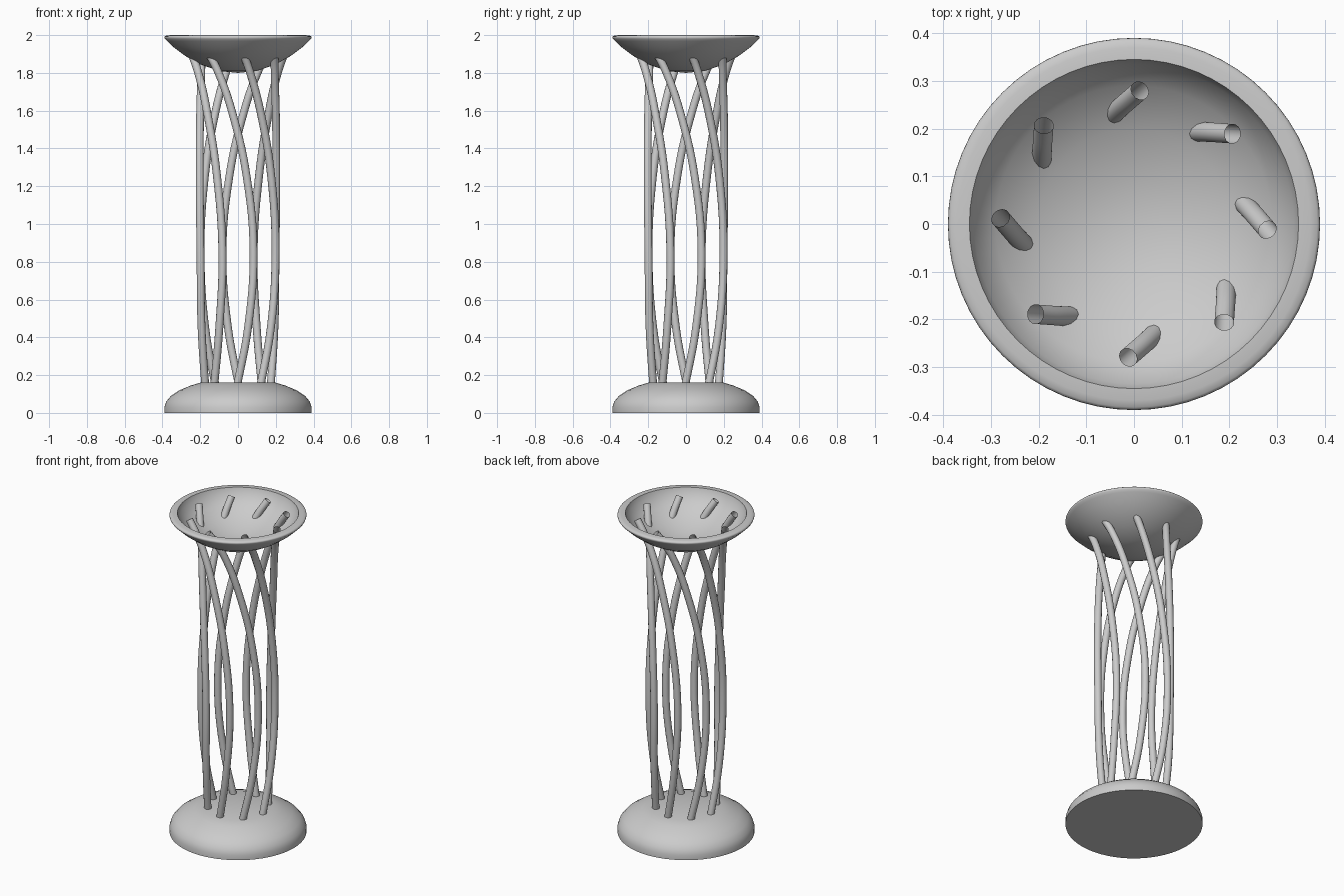
import bpy, bmesh
from math import sin, cos, radians

if "Cube" in bpy.data.objects:
    bpy.data.objects.remove(bpy.data.objects["Cube"], do_unlink=True)

# One plain grey material
grey = bpy.data.materials.new("plain_grey")
grey.use_nodes = True
colour = (0.6, 0.6, 0.6, 1)
grey.diffuse_color = colour
grey.node_tree.nodes["Principled BSDF"].inputs["Base Color"].default_value = colour


def finish(obj, angle):
    obj.data.materials.clear()
    obj.data.materials.append(grey)
    bpy.ops.object.select_all(action="DESELECT")
    obj.select_set(True)
    bpy.context.view_layer.objects.active = obj
    bpy.ops.object.shade_smooth_by_angle(angle=radians(angle))


def lathe(name, profile, steps=64):
    """Spin a (radius, height) profile around z."""
    bm = bmesh.new()
    verts = [bm.verts.new((r, 0, z)) for r, z in profile]
    edges = [bm.edges.new(pair) for pair in zip(verts, verts[1:])]
    bmesh.ops.spin(bm, geom=verts + edges, cent=(0, 0, 0), axis=(0, 0, 1),
                   angle=radians(360), steps=steps)
    bmesh.ops.remove_doubles(bm, verts=bm.verts, dist=0.0001)
    bmesh.ops.recalc_face_normals(bm, faces=bm.faces)
    mesh = bpy.data.meshes.new(name)
    bm.to_mesh(mesh)
    bm.free()
    obj = bpy.data.objects.new(name, mesh)
    bpy.context.collection.objects.link(obj)
    finish(obj, 50)


# Domed foot with a flat top
lathe("base", [(0, 0), (0.39, 0), (0.39, 0.03), (0.38, 0.06), (0.355, 0.09),
               (0.31, 0.12), (0.25, 0.145), (0.2, 0.16), (0, 0.16)])

# Shallow dish with a rounded rim
lathe("bowl", [(0, 1.8), (0.1, 1.81), (0.2, 1.845), (0.28, 1.89), (0.34, 1.935),
               (0.375, 1.968), (0.387, 1.98), (0.39, 1.987), (0.389, 1.992),
               (0.384, 1.996), (0.37, 1.999), (0.345, 2.0), (0.335, 1.968),
               (0.29, 1.915), (0.2, 1.862), (0.1, 1.828), (0, 1.815)])

# Ring of bowed rods: (height, distance from the axis)
rod_path = [(0.12, 0.172), (0.45, 0.2), (0.85, 0.215), (1.25, 0.208),
            (1.55, 0.202), (1.8, 0.22), (1.9, 0.247), (1.975, 0.28)]


def make_rod(index):
    curve = bpy.data.curves.new("rod_path", "CURVE")
    curve.dimensions = "3D"
    curve.bevel_depth = 0.021
    curve.bevel_resolution = 4
    spline = curve.splines.new("BEZIER")
    spline.resolution_u = 6
    spline.bezier_points.add(len(rod_path) - 1)
    for point, (z, r) in zip(spline.bezier_points, rod_path):
        a = radians(337.5 - 52.5 * (z - 0.82) ** 2 + 45 * index)
        point.co = (r * cos(a), r * sin(a), z)
        point.handle_left_type = point.handle_right_type = "AUTO"
    helper = bpy.data.objects.new("rod_helper", curve)
    bpy.context.collection.objects.link(helper)
    bpy.context.view_layer.update()
    depsgraph = bpy.context.evaluated_depsgraph_get()
    mesh = bpy.data.meshes.new_from_object(helper.evaluated_get(depsgraph))
    bpy.data.objects.remove(helper, do_unlink=True)
    rod = bpy.data.objects.new(f"rod_{index + 1}", mesh)
    bpy.context.collection.objects.link(rod)
    finish(rod, 60)


for i in range(8):
    make_rod(i)
